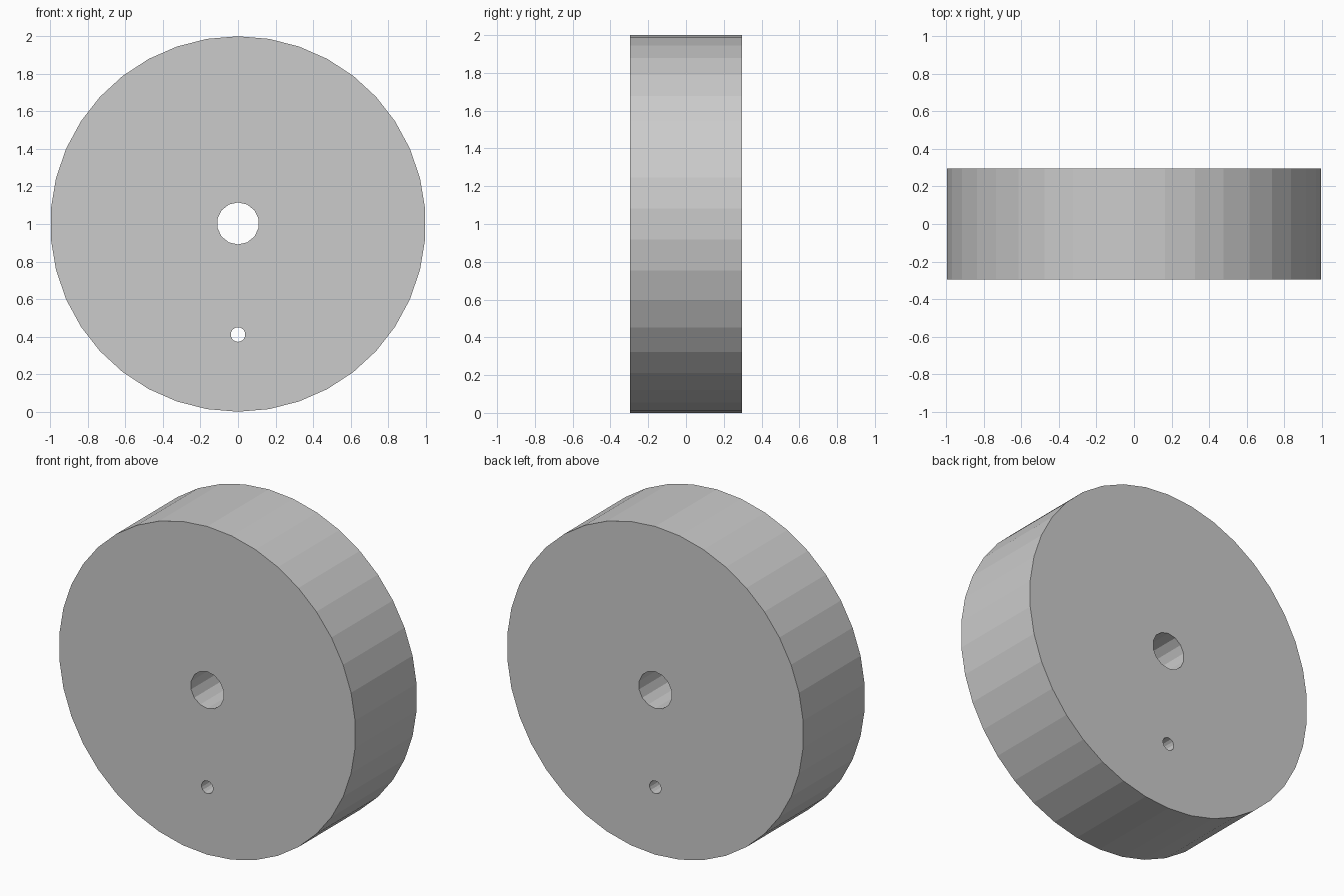
import bpy
from math import radians

if "Cube" in bpy.data.objects:
    bpy.data.objects.remove(bpy.data.objects["Cube"])

HALF = 0.296  # half thickness of the disc


def cylinder_y(name, radius, depth, z, sides):
    """Flat-sided cylinder along y, with a vertex at its top."""
    bpy.ops.mesh.primitive_cylinder_add(
        vertices=sides, radius=radius, depth=depth,
        location=(0, 0, z), rotation=(radians(-90), 0, 0))
    obj = bpy.context.object
    obj.name = name
    bpy.ops.object.transform_apply(location=True, rotation=True, scale=True)
    return obj


# Solid wheel disc
wheel = cylinder_y("wheel_disc", 1.0, HALF * 2, 1.0, 38)

# Axle bore and small peg hole, both cut right through
holes = [("axle_hole_cutter", 0.112, 1.003), ("peg_hole_cutter", 0.039, 0.411)]
for name, radius, z in holes:
    cutter = cylinder_y(name, radius, 1.0, z, 14)
    cut = wheel.modifiers.new(name, 'BOOLEAN')
    cut.operation = 'DIFFERENCE'
    cut.solver = 'EXACT'
    cut.object = cutter
    bpy.context.view_layer.objects.active = wheel
    bpy.ops.object.modifier_apply(modifier=name)
    bpy.data.objects.remove(cutter, do_unlink=True)
